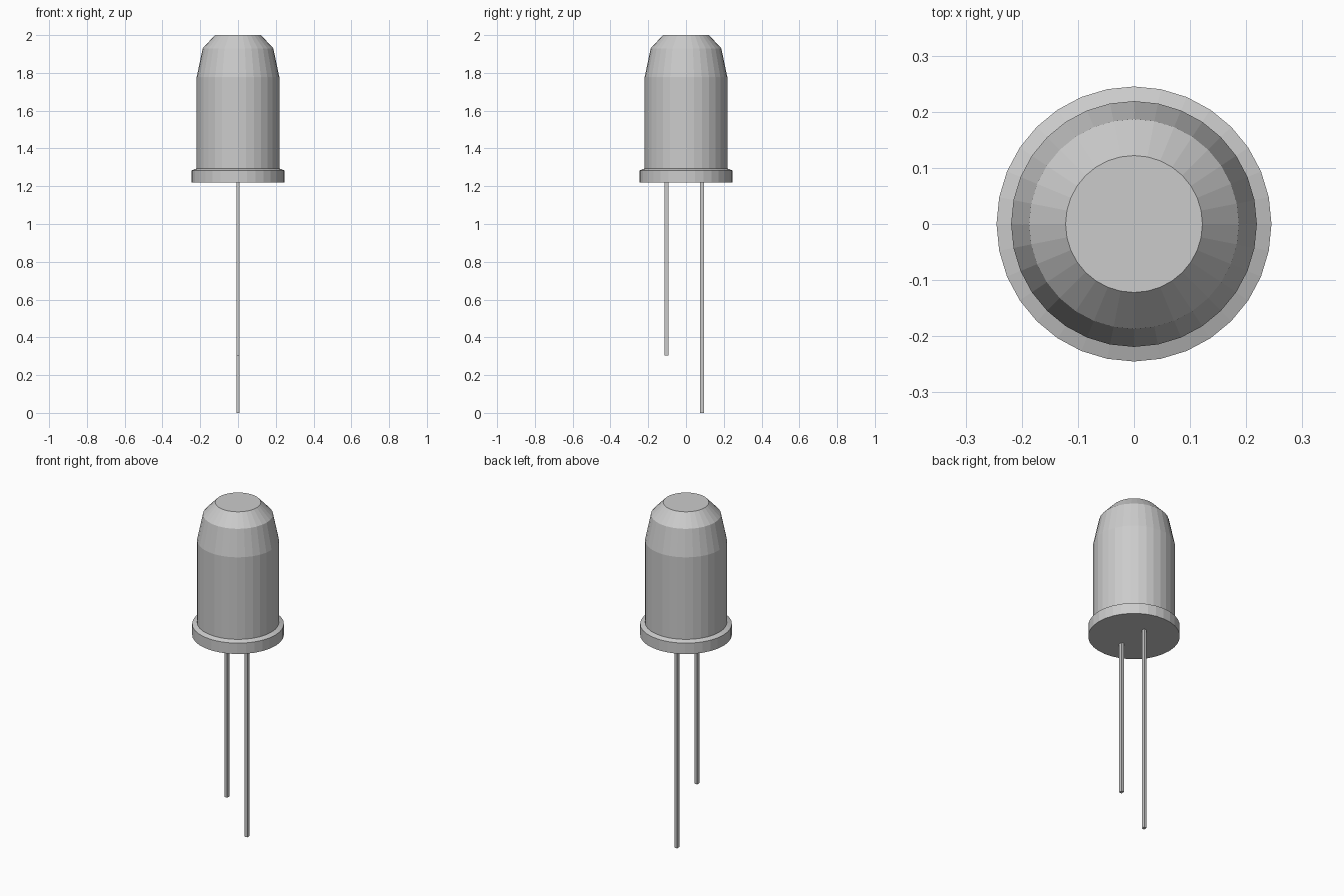
import bpy
import bmesh
from math import cos, sin, tau

if "Cube" in bpy.data.objects:
    bpy.data.objects.remove(bpy.data.objects["Cube"])

SIDES = 32


def add_object(name, bm):
    bmesh.ops.recalc_face_normals(bm, faces=bm.faces)
    mesh = bpy.data.meshes.new(name)
    bm.to_mesh(mesh)
    bm.free()
    obj = bpy.data.objects.new(name, mesh)
    bpy.context.collection.objects.link(obj)
    return obj


def lathe(name, profile):
    """Closed flat-shaded solid of revolution from (radius, z) points."""
    bm = bmesh.new()
    rings = [[bm.verts.new((r * cos(tau * i / SIDES), r * sin(tau * i / SIDES), z))
              for i in range(SIDES)] for r, z in profile]
    for low, high in zip(rings, rings[1:]):
        for i in range(SIDES):
            j = (i + 1) % SIDES
            bm.faces.new((low[i], low[j], high[j], high[i]))
    bm.faces.new(rings[0][::-1])
    bm.faces.new(rings[-1])
    return add_object(name, bm)


def lead(name, y, bottom, top=1.22):
    """Thin rectangular wire leg."""
    bm = bmesh.new()
    bmesh.ops.create_cube(bm, size=1)
    for v in bm.verts:
        v.co = (v.co.x * 0.017, y + v.co.y * 0.021,
                bottom + (v.co.z + 0.5) * (top - bottom))
    return add_object(name, bm)


# Bulb with base flange, straight barrel and tapered flat tip
lathe("bulb", [(0.245, 1.22), (0.245, 1.284), (0.219, 1.294),
               (0.219, 1.777), (0.187, 1.93), (0.122, 2.0)])

# Wire legs of unequal length
lead("short_lead", -0.103, 0.305)
lead("long_lead", 0.085, 0.0)
